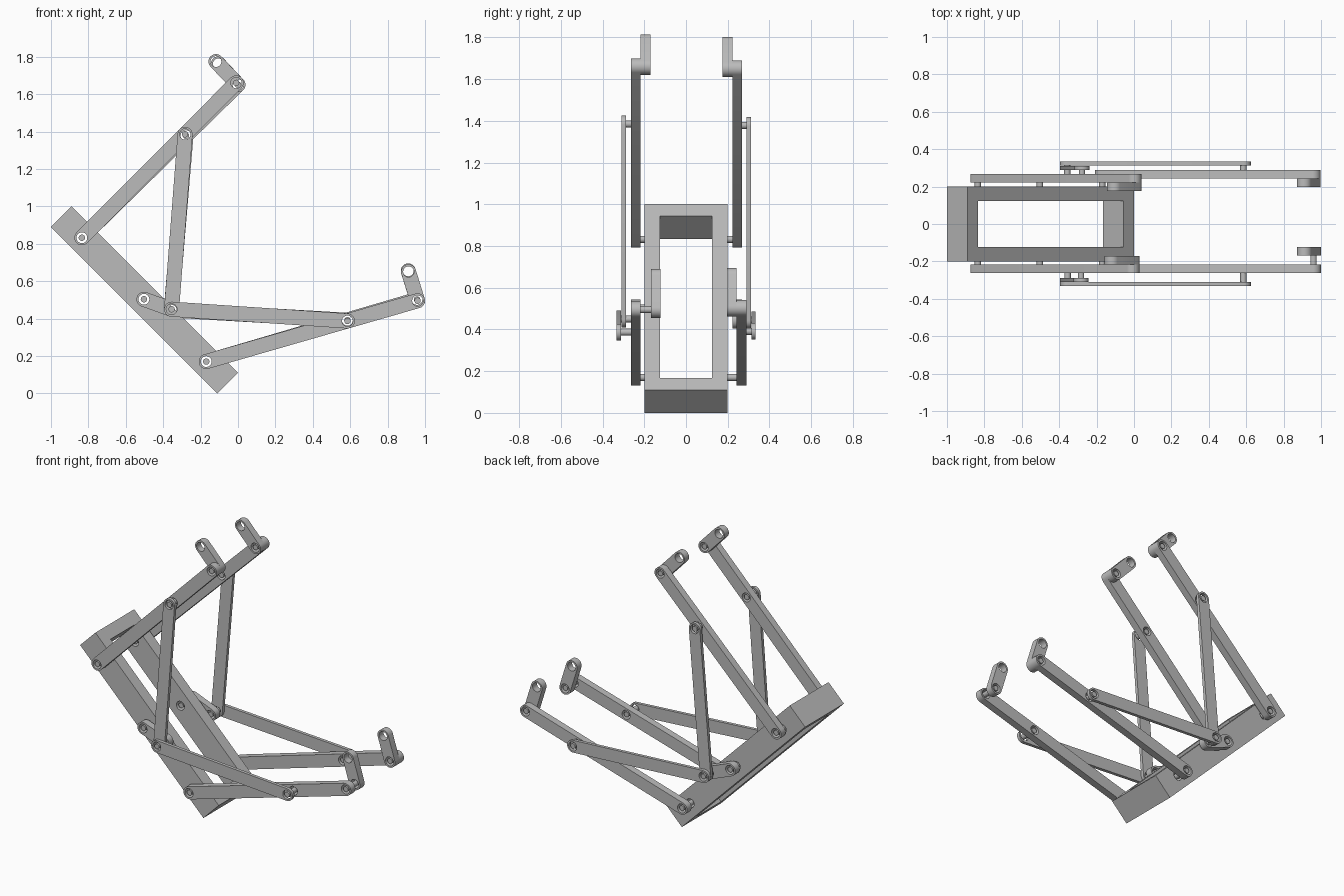
import bpy, math
from mathutils import Vector, Matrix

cube = bpy.data.objects.get("Cube")
if cube:
    bpy.data.objects.remove(cube, do_unlink=True)

grey = bpy.data.materials.new("plain grey")
grey.use_nodes = True
grey.diffuse_color = (0.5, 0.5, 0.5, 1)
grey.node_tree.nodes["Principled BSDF"].inputs["Base Color"].default_value = (0.5, 0.5, 0.5, 1)

LINK_R, HOLE_R, PIN_R = 0.04, 0.029, 0.017


def bake(obj, name):
    """Turn a curve or a modified object into a plain mesh object."""
    graph = bpy.context.evaluated_depsgraph_get()
    mesh = bpy.data.meshes.new_from_object(obj.evaluated_get(graph))
    matrix = obj.matrix_world.copy()
    bpy.data.objects.remove(obj, do_unlink=True)
    part = bpy.data.objects.new(name, mesh)
    part.matrix_world = matrix
    bpy.context.collection.objects.link(part)
    mesh.materials.clear()
    mesh.materials.append(grey)
    bpy.ops.object.select_all(action='DESELECT')
    part.select_set(True)
    bpy.context.view_layer.objects.active = part
    bpy.ops.object.mode_set(mode='EDIT')
    bpy.ops.mesh.select_all(action='SELECT')
    bpy.ops.mesh.remove_doubles(threshold=0.0001)
    bpy.ops.mesh.normals_make_consistent(inside=False)
    bpy.ops.object.mode_set(mode='OBJECT')
    bpy.ops.object.shade_smooth_by_angle(angle=math.radians(35))
    return part


def arc(centre, radius, start, sweep, steps):
    return [centre + radius * Vector((math.cos(start + sweep * i / steps),
                                      math.sin(start + sweep * i / steps)))
            for i in range(steps + 1)]


def link(name, a, b, y0, y1, extra_holes=()):
    """Round-ended bar from a to b in the xz plane, bored at its joints."""
    a, b = Vector(a), Vector(b)
    heading = math.atan2(b.y - a.y, b.x - a.x)
    quarter = math.pi / 2
    outline = (arc(b, LINK_R, heading - quarter, math.pi, 16)
               + arc(a, LINK_R, heading + quarter, math.pi, 16))
    loops = [outline]
    for c in (a, b, *extra_holes):
        loops.append(arc(Vector(c), HOLE_R, 0, math.tau, 24)[:-1])
    curve = bpy.data.curves.new(name, 'CURVE')
    curve.dimensions = '2D'
    curve.fill_mode = 'BOTH'
    curve.extrude = abs(y1 - y0) / 2
    for loop in loops:
        spline = curve.splines.new('POLY')
        spline.points.add(len(loop) - 1)
        for point, co in zip(spline.points, loop):
            point.co = (co.x, co.y, 0, 1)
        spline.use_cyclic_u = True
    obj = bpy.data.objects.new(name + "_curve", curve)
    bpy.context.collection.objects.link(obj)
    obj.matrix_world = (Matrix.Translation((0, (y0 + y1) / 2, 0))
                        @ Matrix.Rotation(math.pi / 2, 4, 'X'))
    bpy.context.view_layer.update()
    return bake(obj, name)


def rod(name, at, y0, y1, radius=PIN_R):
    bpy.ops.mesh.primitive_cylinder_add(
        vertices=24, radius=radius, depth=abs(y1 - y0),
        location=(at[0], (y0 + y1) / 2, at[1]), rotation=(math.pi / 2, 0, 0))
    obj = bpy.context.object
    obj.name = name
    obj.data.materials.append(grey)
    bpy.ops.object.shade_smooth_by_angle(angle=math.radians(35))
    return obj


def box(name, size):
    bpy.ops.mesh.primitive_cube_add(size=1, location=(-0.5, 0, 0.5),
                                    rotation=(0, math.pi / 4, 0))
    obj = bpy.context.object
    obj.name = name
    obj.scale = size
    return obj


# Sloping open frame with three bored pivots
UPPER, MIDDLE, LOWER = (-0.835, 0.832), (-0.503, 0.503), (-0.17, 0.17)
frame = box("frame_solid", (1.26, 0.4, 0.157))
cutters = [box("window_cutter", (1.1, 0.248, 0.4))]
cutters += [rod("pivot_cutter", p, -0.3, 0.3, HOLE_R) for p in (UPPER, MIDDLE, LOWER)]
for cutter in cutters:
    cutter.hide_render = True
    mod = frame.modifiers.new("cut", 'BOOLEAN')
    mod.operation = 'DIFFERENCE'
    mod.solver = 'EXACT'
    mod.object = cutter
bpy.context.view_layer.update()
bake(frame, "frame")
for cutter in cutters:
    bpy.data.objects.remove(cutter, do_unlink=True)

# Joint positions (x, z) and layer depths for each side
sides = {
    "right": dict(s=-1, top=(-0.01, 1.66), top_tip=(-0.118, 1.774), top_mid=(-0.283, 1.385),
                  elbow=(-0.355, 0.45), low=(0.96, 0.495), low_tip=(0.912, 0.65),
                  low_mid=(0.585, 0.387), arm=0.217, low_arm=0.217, low_tip_y=0.122, link=0.288),
    "left": dict(s=1, top=(0.0, 1.65), top_tip=(-0.105, 1.762), top_mid=(-0.278, 1.378),
                 elbow=(-0.357, 0.445), low=(0.957, 0.502), low_tip=(0.91, 0.655),
                 low_mid=(0.585, 0.391), arm=0.222, low_arm=0.243, low_tip_y=0.197, link=0.29),
}
T, THIN = 0.046, 0.021
for side, d in sides.items():
    s = d["s"]

    def bar(name, a, b, y, thick, holes=()):
        link(f"{side}_{name}", a, b, s * y, s * (y + thick), holes)

    def pin(name, at, y0, y1):
        rod(f"{side}_{name}", at, s * y0, s * y1)

    arm, low, tip, strut = d["arm"], d["low_arm"], d["low_tip_y"], d["link"]
    # Arms, crank and end tabs
    bar("upper_arm", UPPER, d["top"], arm, T, [d["top_mid"]])
    bar("upper_tab", d["top"], d["top_tip"], arm - T, T)
    bar("lower_arm", LOWER, d["low"], low, T, [d["low_mid"]])
    bar("lower_tab", d["low"], d["low_tip"], tip, T)
    bar("crank", MIDDLE, d["elbow"], arm, T)
    # Thin connecting rods
    bar("upper_rod", d["elbow"], d["top_mid"], strut, THIN)
    bar("lower_rod", d["elbow"], d["low_mid"], strut + THIN + 0.002, THIN)
    # Pivot pins
    outer = strut + 2 * THIN
    pin("upper_pivot_pin", UPPER, 0.13, arm + T - 0.004)
    pin("middle_pivot_pin", MIDDLE, 0.13, arm + T - 0.004)
    pin("lower_pivot_pin", LOWER, 0.13, low + T - 0.004)
    pin("elbow_pin", d["elbow"], arm + 0.004, outer)
    pin("upper_rod_pin", d["top_mid"], arm + 0.004, strut + THIN - 0.004)
    pin("lower_rod_pin", d["low_mid"], low + 0.004, outer)
    pin("upper_tab_pin", d["top"], arm - T + 0.004, arm + T - 0.004)
    pin("lower_tab_pin", d["low"], tip + 0.004, low + T - 0.004)
